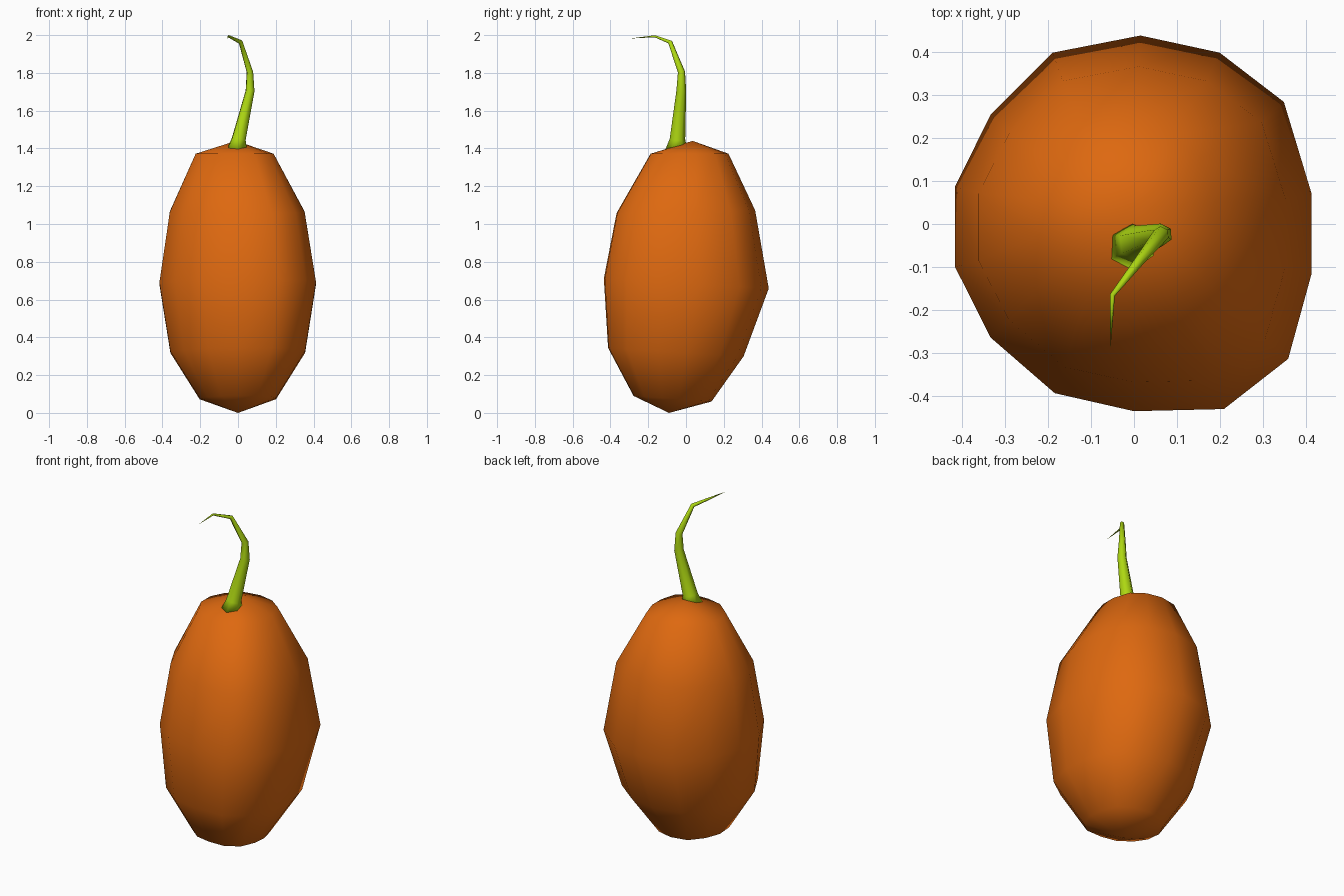
import bpy, bmesh, math
from mathutils import Vector

if "Cube" in bpy.data.objects:
    bpy.data.objects.remove(bpy.data.objects["Cube"])


def material(name, color):
    m = bpy.data.materials.new(name)
    m.diffuse_color = (*color, 1)
    m.use_nodes = True
    m.node_tree.nodes["Principled BSDF"].inputs["Base Color"].default_value = m.diffuse_color
    return m


def loft(name, rings, start, end, mat):
    """Skin a list of equal-sized rings and close both ends with a fan to a point."""
    bm = bmesh.new()
    loops = [[bm.verts.new(p) for p in ring] for ring in rings]
    n = len(loops[0])
    a, b = bm.verts.new(start), bm.verts.new(end)
    for i in range(n):
        j = (i + 1) % n
        bm.faces.new((a, loops[0][j], loops[0][i]))
        bm.faces.new((b, loops[-1][i], loops[-1][j]))
        for lo, hi in zip(loops, loops[1:]):
            bm.faces.new((lo[i], lo[j], hi[j], hi[i]))
    bmesh.ops.recalc_face_normals(bm, faces=bm.faces)
    for f in bm.faces:
        f.smooth = True
    me = bpy.data.meshes.new(name)
    bm.to_mesh(me)
    bm.free()
    ob = bpy.data.objects.new(name, me)
    bpy.context.collection.objects.link(ob)
    me.materials.append(mat)
    return ob


# Fruit body: a slightly irregular 14-sided outline scaled up the height
outline = [(.015, .44), (-.19, .4), (-.335, .255), (-.418, .087), (-.418, -.1),
           (-.335, -.265), (-.185, -.395), (0, -.437), (.21, -.432), (.36, -.315),
           (.415, -.115), (.415, .07), (.35, .285), (.2, .4)]
# centre x, centre y, z, x radius, y radius, z slope along y
levels = [(0, -.072, .075, .203, .207, -.072),
          (0, -.055, .322, .358, .36, -.062),
          (0, 0, .685, .416, .438, -.06),
          (-.003, -.002, 1.065, .358, .368, .02),
          (-.017, .018, 1.372, .207, .207, 0)]
rings = [[(cx + x / .418 * rx, cy + y / .44 * ry, z + y / .44 * ry * s)
          for x, y in outline] for cx, cy, z, rx, ry, s in levels]
loft("fruit_body", rings, (0, -.09, 0), (-.01, .035, 1.44),
     material("orange_skin", (.73, .14, .005)))

# Stem: six-sided tapering tube that flares at the base and hooks forward
path = [(-.006, -.05, 1.397, .058), (.004, -.045, 1.45, .041), (.064, -.025, 1.705, .026),
        (.063, -.024, 1.805, .019), (.014, -.084, 1.963, .012), (-.05, -.165, 1.994, .006)]
tip = Vector((-.055, -.296, 1.982))
pts = [Vector(p[:3]) for p in path] + [tip]
rings = []
for k, (*_, r) in enumerate(path):
    if k == 0:
        tangent = Vector((0, 0, 1))
    else:
        tangent = (pts[k + 1] - pts[k]).normalized() + (pts[k] - pts[k - 1]).normalized()
    q = Vector((0, 0, 1)).rotation_difference(tangent)
    rings.append([pts[k] + q @ Vector((r * math.cos(t), r * math.sin(t), 0))
                  for t in (math.tau * i / 6 + .6 for i in range(6))])
loft("stem", rings, pts[0], tip, material("green_stem", (.42, .68, .006)))
